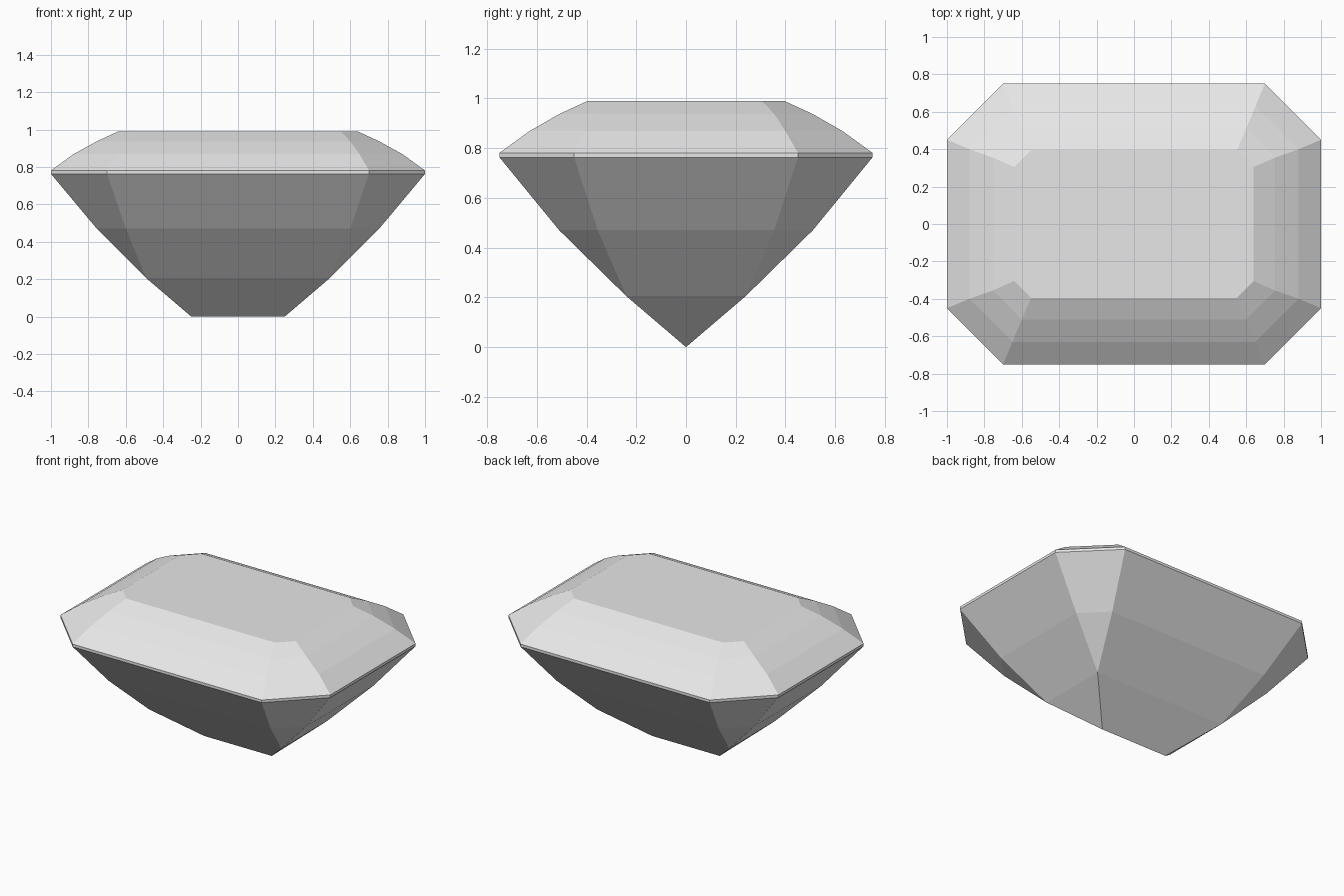
import bpy
import bmesh

cube = bpy.data.objects.get("Cube")
if cube:
    bpy.data.objects.remove(cube, do_unlink=True)

# One pale grey material
grey = bpy.data.materials.new("pale_grey")
grey.use_nodes = True
colour = (0.8, 0.8, 0.8, 1)
grey.diffuse_color = colour
grey.node_tree.nodes["Principled BSDF"].inputs["Base Color"].default_value = colour

# Outline levels: half width, half depth, corner cut, height
LEVELS = [
    (0.25, 0.0, 0.0, 0.0),      # keel
    (0.49, 0.24, 0.0, 0.205),   # lower pavilion
    (0.755, 0.51, 0.155, 0.47),  # upper pavilion
    (1.0, 0.75, 0.3, 0.763),    # girdle bottom
    (1.0, 0.75, 0.3, 0.781),    # girdle top
    (0.88, 0.63, 0.23, 0.868),  # lower crown
    (0.755, 0.51, 0.155, 0.937),  # upper crown
    (0.64, 0.395, 0.09, 0.99),  # table
]


def outline(bm, w, d, c, z):
    """Add a rectangle with cut corners, counterclockwise from above."""
    points = [(w, c - d), (w, d - c), (w - c, d), (c - w, d),
              (-w, d - c), (-w, c - d), (c - w, -d), (w - c, -d)]
    return [bm.verts.new((x, y, z)) for x, y in points]


# Step-cut gem: bridge each outline to the next, then close the table
bm = bmesh.new()
rings = [outline(bm, *level) for level in LEVELS]
for low, high in zip(rings, rings[1:]):
    for i in range(8):
        j = (i + 1) % 8
        bm.faces.new((low[i], low[j], high[j], high[i]))
bm.faces.new(rings[-1])

# Merge the corners that meet at the keel and lower pavilion
bmesh.ops.remove_doubles(bm, verts=bm.verts, dist=0.0001)
bmesh.ops.dissolve_degenerate(bm, edges=bm.edges, dist=0.0001)
bmesh.ops.recalc_face_normals(bm, faces=bm.faces)

mesh = bpy.data.meshes.new("gem")
bm.to_mesh(mesh)
bm.free()
mesh.materials.append(grey)
gem = bpy.data.objects.new("gem", mesh)
bpy.context.collection.objects.link(gem)
